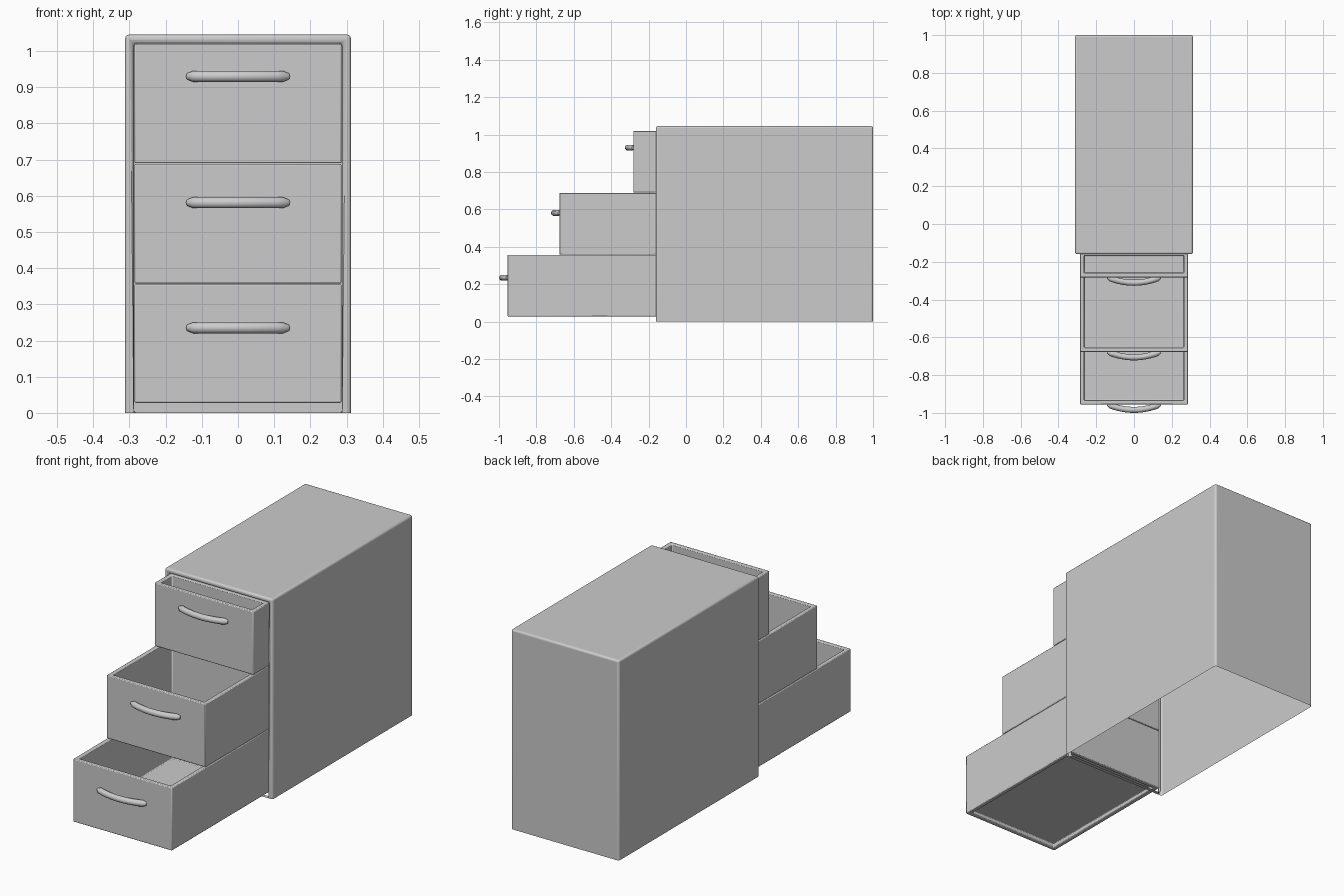
import bpy, bmesh
from mathutils import Vector

if "Cube" in bpy.data.objects:
    bpy.data.objects.remove(bpy.data.objects["Cube"])

FRONT_Y, BACK_Y = -0.16, 1.0
WALL = 0.022


def box(bm, lo, hi):
    vs = bmesh.ops.create_cube(bm, size=1)["verts"]
    lo, hi = Vector(lo), Vector(hi)
    for v in vs:
        v.co = Vector([(lo[i] + hi[i]) / 2 + v.co[i] * (hi[i] - lo[i]) for i in range(3)])
    bm.normal_update()


def face_towards(bm, d):
    return max(bm.faces, key=lambda f: f.normal.dot(Vector(d)) * 10 + f.calc_center_median().dot(Vector(d)))


def recess(bm, face, rim, offset):
    """Inset a face, then push it in to make a hollow; returns the hollow's end face."""
    bmesh.ops.inset_region(bm, faces=[face], thickness=rim, use_even_offset=True)
    end = bmesh.ops.extrude_discrete_faces(bm, faces=[face])["faces"][0]
    bmesh.ops.translate(bm, verts=end.verts[:], vec=offset)
    return end


def finish(bm, name, bevel, segments):
    bm.normal_update()
    me = bpy.data.meshes.new(name)
    bm.to_mesh(me)
    bm.free()
    ob = bpy.data.objects.new(name, me)
    bpy.context.collection.objects.link(ob)
    mod = ob.modifiers.new("soft_edges", "BEVEL")
    mod.width, mod.segments, mod.limit_method = bevel, segments, "ANGLE"
    bpy.ops.object.select_all(action="DESELECT")
    ob.select_set(True)
    bpy.context.view_layer.objects.active = ob
    bpy.ops.object.shade_smooth_by_angle()
    return ob


# Cabinet shell: open underneath, framed opening at the front
bm = bmesh.new()
box(bm, (-0.312, FRONT_Y, 0), (0.312, BACK_Y, 1.045))
bmesh.ops.delete(bm, geom=[face_towards(bm, (0, 0, -1))], context="FACES_ONLY")
opening = recess(bm, face_towards(bm, (0, -1, 0)), 0.024, (0, 0.02, 0))
bmesh.ops.delete(bm, geom=[opening], context="FACES_ONLY")
finish(bm, "cabinet", 0.01, 3)

# Drawers, each pulled out by a different amount, with a bowed handle
drawers = [("bottom", 0.028, 0.356, -0.955),
           ("middle", 0.358, 0.688, -0.677),
           ("top", 0.690, 1.020, -0.282)]
for label, z0, z1, y0 in drawers:
    bm = bmesh.new()
    box(bm, (-0.286, y0, z0), (0.286, FRONT_Y + 0.015, z1))
    top = face_towards(bm, (0, 0, 1))
    base = face_towards(bm, (0, 0, -1))
    recess(bm, top, WALL, (0, 0, -(z1 - z0) + 0.035))
    recess(bm, base, WALL, (0, 0, 0.02))
    finish(bm, label + "_drawer", 0.004, 2)

    cu = bpy.data.curves.new(label + "_handle", "CURVE")
    cu.dimensions = "3D"
    cu.bevel_depth, cu.bevel_resolution, cu.use_fill_caps = 0.016, 3, True
    sp = cu.splines.new("POLY")
    n = 16
    sp.points.add(n)
    for i, p in enumerate(sp.points):
        t = 2 * i / n - 1
        p.co = (0.14 * t, y0 - 0.029 * (1 - t * t), z1 - 0.09 - (0.017 if label != "top" else 0), 1)
        if label == "bottom":
            p.co.z = 0.235
        p.radius = 0.55 if i in (0, n) else 1
    sp.use_smooth = True
    bpy.context.collection.objects.link(bpy.data.objects.new(label + "_handle", cu))
